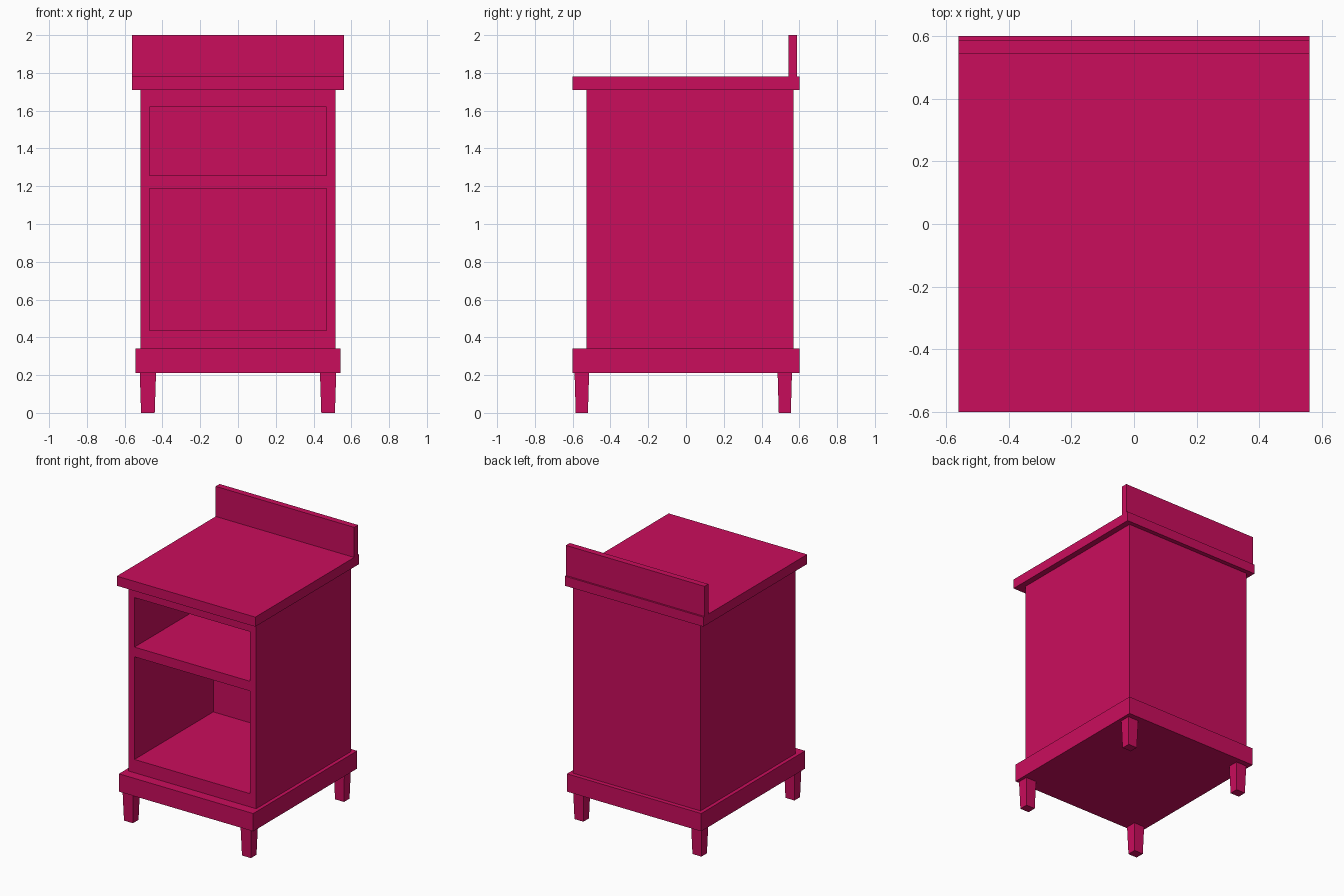
import bpy
import bmesh
from mathutils import Vector

cube = bpy.data.objects.get("Cube")
if cube:
    bpy.data.objects.remove(cube, do_unlink=True)

# Single painted finish
paint = bpy.data.materials.new("raspberry_paint")
paint.use_nodes = True
COLOR = (0.59, 0.004, 0.108, 1)
paint.diffuse_color = COLOR
paint.node_tree.nodes["Principled BSDF"].inputs["Base Color"].default_value = COLOR


def finish(name, bm):
    bmesh.ops.recalc_face_normals(bm, faces=bm.faces[:])
    mesh = bpy.data.meshes.new(name)
    bm.to_mesh(mesh)
    bm.free()
    mesh.materials.append(paint)
    obj = bpy.data.objects.new(name, mesh)
    bpy.context.collection.objects.link(obj)
    return obj


def box(name, x, y, z, taper=1.0):
    """Box from (min, max) ranges; taper scales the bottom face."""
    bm = bmesh.new()
    bmesh.ops.create_cube(bm, size=1)
    size = Vector((x[1] - x[0], y[1] - y[0], z[1] - z[0]))
    mid = Vector((x[0] + x[1], y[0] + y[1], z[0] + z[1])) / 2
    for v in bm.verts:
        k = taper if v.co.z < 0 else 1.0
        v.co = mid + Vector((v.co.x * size.x * k, v.co.y * size.y * k, v.co.z * size.z))
    return finish(name, bm)


def cabinet(name, xs, zs, front, back, depth):
    """Solid body whose middle front cells are pushed in as open compartments."""
    bm = bmesh.new()
    grid = [[bm.verts.new((x, front, z)) for x in xs] for z in zs]
    openings, panel = [], []
    for r in range(len(zs) - 1):
        for c in range(len(xs) - 1):
            f = bm.faces.new((grid[r][c], grid[r][c + 1], grid[r + 1][c + 1], grid[r + 1][c]))
            panel.append(f)
            if c == 1 and r % 2 == 1:
                openings.append(f)
    # Sides and back
    ext = bmesh.ops.extrude_face_region(bm, geom=panel, use_keep_orig=True)
    moved = [g for g in ext["geom"] if isinstance(g, bmesh.types.BMVert)]
    bmesh.ops.translate(bm, verts=moved, vec=(0, back - front, 0))
    # Recessed compartments, front to inner back wall
    openings = [f for f in bm.faces
                if all(abs(v.co.y - front) < 1e-5 for v in f.verts)
                and abs(f.calc_center_median().x) < 0.1
                and any(zs[i] < f.calc_center_median().z < zs[i + 1] for i in (1, 3))]
    for f in bmesh.ops.extrude_discrete_faces(bm, faces=openings)["faces"]:
        bmesh.ops.translate(bm, verts=f.verts[:], vec=(0, depth, 0))
    return finish(name, bm)


# Carcass with two open compartments
cabinet("cabinet_body", (-0.516, -0.468, 0.468, 0.516),
        (0.34, 0.437, 1.187, 1.258, 1.62, 1.71), -0.527, 0.568, 0.91)

# Base, worktop and upright back board
box("base_plinth", (-0.543, 0.543), (-0.6, 0.6), (0.21, 0.34))
box("top_slab", (-0.56, 0.56), (-0.6, 0.6), (1.71, 1.78))
box("back_board", (-0.56, 0.56), (0.542, 0.587), (1.78, 2.0))

# Tapered legs
for side, x in (("right", (-0.52, -0.434)), ("left", (0.434, 0.52))):
    for end, y in (("front", (-0.59, -0.513)), ("back", (0.485, 0.561))):
        box(f"{end}_{side}_leg", x, y, (0, 0.21), taper=0.84)
